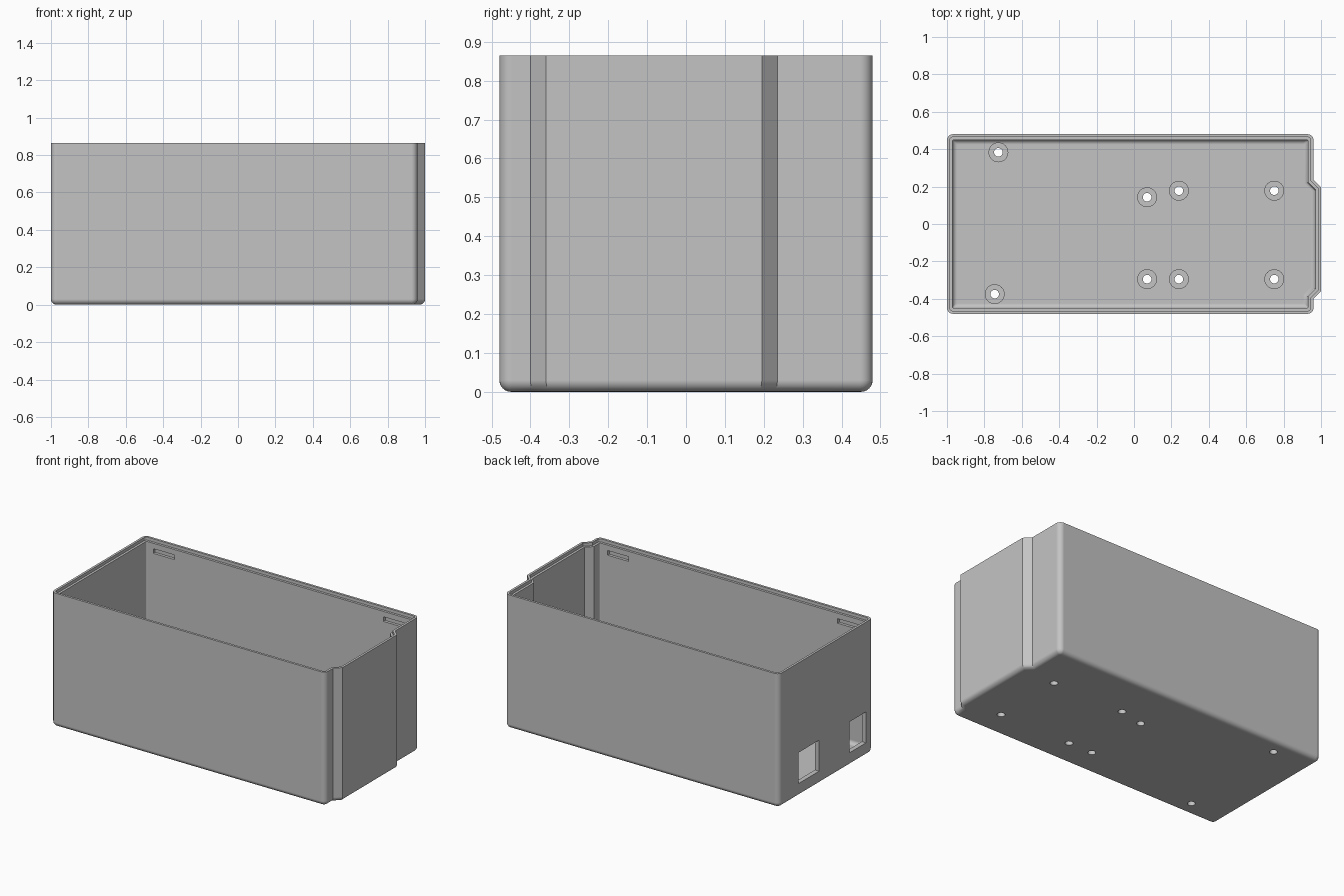
import bpy, bmesh, math
from mathutils import Vector, Matrix

cube = bpy.data.objects.get("Cube")
if cube:
    bpy.data.objects.remove(cube)

HEIGHT, FLOOR, WALL, LIP = 0.865, 0.03, 0.03, 0.015
RADIUS, SEG = 0.032, 6

grey = bpy.data.materials.new("plain grey")
grey.use_nodes = True
grey.diffuse_color = (0.55, 0.55, 0.55, 1)
grey.node_tree.nodes["Principled BSDF"].inputs["Base Color"].default_value = grey.diffuse_color


def make_object(name, bm):
    bmesh.ops.recalc_face_normals(bm, faces=bm.faces)
    mesh = bpy.data.meshes.new(name)
    bm.to_mesh(mesh)
    bm.free()
    mesh.materials.append(grey)
    obj = bpy.data.objects.new(name, mesh)
    bpy.context.collection.objects.link(obj)
    return obj


def smooth(obj):
    bpy.ops.object.select_all(action='DESELECT')
    obj.select_set(True)
    bpy.context.view_layer.objects.active = obj
    bpy.ops.object.shade_smooth_by_angle(angle=math.radians(30))
    mod = obj.modifiers.new("weighted_normals", 'WEIGHTED_NORMAL')
    mod.keep_sharp = True


# Plan outline, anticlockwise; the right end has a chamfered bulge
OUTLINE = [Vector(p) for p in (
    (-1, -0.48), (0.96, -0.48), (0.96, -0.4), (1, -0.36),
    (1, 0.195), (0.96, 0.235), (0.96, 0.48), (-1, 0.48))]


def outline(inset):
    """Offset the plan inwards and round its four main corners."""
    r = max(RADIUS - inset, 0.008)
    points = []
    for i, p in enumerate(OUTLINE):
        d1 = (p - OUTLINE[i - 1]).normalized()
        d2 = (OUTLINE[(i + 1) % len(OUTLINE)] - p).normalized()
        n1, n2 = Vector((-d1.y, d1.x)), Vector((-d2.y, d2.x))
        corner = p + (n1 + n2) * inset / (1 + n1.dot(n2))
        if abs(d1.dot(d2)) < 0.01:
            centre = corner + (n1 + n2) * r
            for k in range(SEG + 1):
                a = math.pi / 2 * k / SEG
                points.append(centre - (n1 * math.cos(a) + n2 * math.sin(a)) * r)
        else:
            points.append(corner)
    return points


def fillet(r, inset, z):
    """Quarter round from flat base to upright wall."""
    steps = [math.pi / 2 * k / SEG for k in range(SEG + 1)]
    return [(inset + r * (1 - math.sin(a)), z + r * (1 - math.cos(a))) for a in steps]


# Shell: outside, stepped rim, then down the inside to the floor
section = fillet(0.03, 0, 0)
section += [(0, HEIGHT), (LIP, HEIGHT), (LIP, HEIGHT - 0.02), (WALL, HEIGHT - 0.02)]
section += reversed(fillet(0.025, WALL, FLOOR))
bm = bmesh.new()
loops = [[bm.verts.new((p.x, p.y, z)) for p in outline(inset)] for inset, z in section]
for low, high in zip(loops, loops[1:]):
    for i in range(len(low)):
        j = (i + 1) % len(low)
        bm.faces.new((low[i], low[j], high[j], high[i]))
bm.faces.new(loops[0])
bm.faces.new(loops[-1])
shell = make_object("box_shell", bm)

# Cutters: end windows, latch slots and screw holes
STANDOFFS = [(-0.725, 0.383), (-0.745, -0.375), (0.07, 0.143), (0.07, -0.295),
             (0.24, 0.178), (0.24, -0.295), (0.75, 0.178), (0.75, -0.295)]
cut = bmesh.new()


def cut_box(x0, x1, y0, y1, z0, z1):
    size = Matrix.Diagonal((x1 - x0, y1 - y0, z1 - z0, 1))
    place = Matrix.Translation(((x0 + x1) / 2, (y0 + y1) / 2, (z0 + z1) / 2))
    bmesh.ops.create_cube(cut, size=1, matrix=place @ size)


for y0, y1 in ((0.07, 0.28), (-0.41, -0.24)):
    cut_box(-1.1, -0.95, y0, y1, 0.085, 0.285)
for x0, x1 in ((-0.92, -0.768), (0.725, 0.875)):
    cut_box(x0, x1, 0.43, 0.468, 0.78, 0.81)
    cut_box(x0, x1, -0.468, -0.43, 0.78, 0.81)
for x, y in STANDOFFS:
    bmesh.ops.create_cone(cut, cap_ends=True, segments=24, radius1=0.023, radius2=0.023,
                          depth=0.2, matrix=Matrix.Translation((x, y, 0)))
cutter = make_object("cutter", cut)
cutter.hide_render = True
mod = shell.modifiers.new("openings", 'BOOLEAN')
mod.operation, mod.solver, mod.object = 'DIFFERENCE', 'EXACT', cutter
bpy.context.view_layer.update()
result = bpy.data.meshes.new_from_object(shell.evaluated_get(bpy.context.evaluated_depsgraph_get()))
shell.modifiers.clear()
shell.data = result
bpy.data.objects.remove(cutter)
smooth(shell)

# Standoffs: hollow posts on the floor around each screw hole
for n, (x, y) in enumerate(STANDOFFS, 1):
    bm = bmesh.new()
    rings = []
    for r, z in ((0.053, FLOOR - 0.005), (0.053, 0.08), (0.023, 0.08), (0.023, FLOOR - 0.005)):
        rings.append([bm.verts.new((x + r * math.cos(math.tau * k / 24),
                                    y + r * math.sin(math.tau * k / 24), z)) for k in range(24)])
    for a, b in zip(rings, rings[1:] + rings[:1]):
        for i in range(24):
            j = (i + 1) % 24
            bm.faces.new((a[i], a[j], b[j], b[i]))
    smooth(make_object(f"standoff_{n}", bm))
